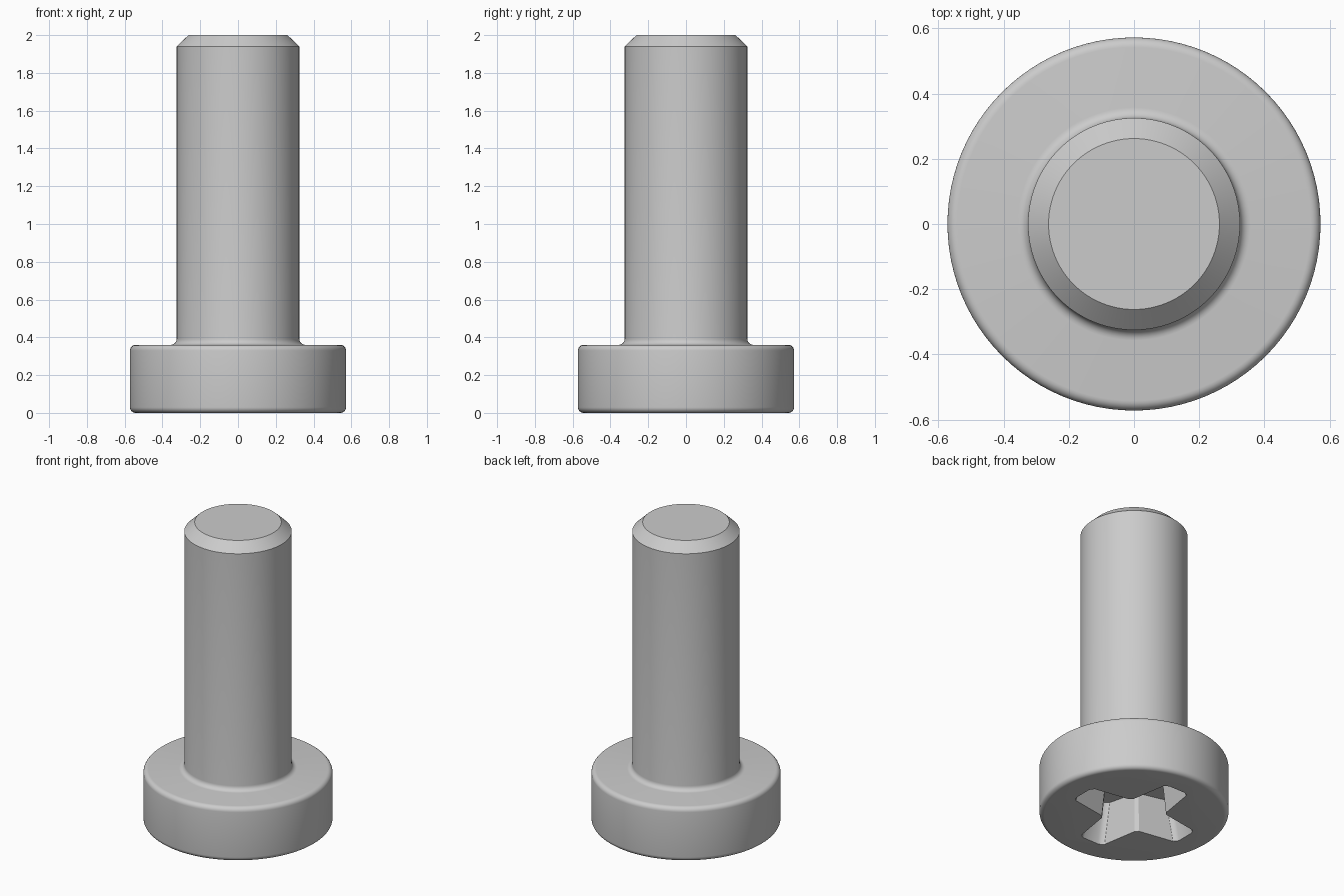
import bpy, bmesh, math

if "Cube" in bpy.data.objects:
    bpy.data.objects.remove(bpy.data.objects["Cube"])

SEG = 96


def make_object(name, bm):
    bmesh.ops.recalc_face_normals(bm, faces=bm.faces)
    mesh = bpy.data.meshes.new(name)
    bm.to_mesh(mesh)
    bm.free()
    obj = bpy.data.objects.new(name, mesh)
    bpy.context.collection.objects.link(obj)
    return obj


def loft(name, rings):
    """Skin a stack of closed rings and cap both ends."""
    bm = bmesh.new()
    loops = [[bm.verts.new(p) for p in ring] for ring in rings]
    for a, b in zip(loops, loops[1:]):
        for i in range(len(a)):
            j = (i + 1) % len(a)
            bm.faces.new((a[i], a[j], b[j], b[i]))
    bm.faces.new(loops[0])
    bm.faces.new(loops[-1])
    return make_object(name, bm)


def circle(r, z):
    return [(r * math.cos(2 * math.pi * i / SEG), r * math.sin(2 * math.pi * i / SEG), z)
            for i in range(SEG)]


def arc(cr, cz, rad, start, end, n=6):
    angles = [math.radians(start + (end - start) * i / n) for i in range(n + 1)]
    return [(cr + rad * math.cos(a), cz + rad * math.sin(a)) for a in angles]


def cross(tip, tip_half, root, z):
    """Four-armed driver outline with softened tips and small flats between arms."""
    c = 0.022
    half = [(root - 0.012, root + 0.012), (root + 0.012, root - 0.006),
            (tip - c, tip_half), (tip - c * 0.3, tip_half - c * 0.7), (tip, tip_half - c * 1.6)]
    arm = [(r, -t) for r, t in half[1:]] + [(r, t) for r, t in reversed(half[1:])]
    ring = []
    for k in range(4):
        a = k * math.pi / 2
        ring += [(r * math.cos(a) - t * math.sin(a), r * math.sin(a) + t * math.cos(a), z)
                 for r, t in arm]
    return ring


# Head, under-head fillet, shank and chamfered end
profile = (arc(0.542, 0.03, 0.03, -90, 0) + arc(0.542, 0.33, 0.03, 0, 90)
           + arc(0.357, 0.392, 0.032, 270, 180) + [(0.325, 1.94), (0.262, 2.0)])
screw = loft("screw", [circle(r, z) for r, z in profile])

# Tapered cross recess in the underside of the head
cutter = loft("recess_cutter", [cross(0.412, 0.093, 0.137, -0.02),
                                cross(0.405, 0.09, 0.135, 0.0),
                                cross(0.33, 0.068, 0.118, 0.25)])
cutter.hide_render = True
cut = screw.modifiers.new("recess", 'BOOLEAN')
cut.object = cutter
cut.operation = 'DIFFERENCE'
cut.solver = 'EXACT'
bpy.context.view_layer.objects.active = screw
screw.select_set(True)
bpy.ops.object.modifier_apply(modifier="recess")
bpy.data.objects.remove(cutter)

bpy.ops.object.shade_smooth_by_angle(angle=math.radians(30))
